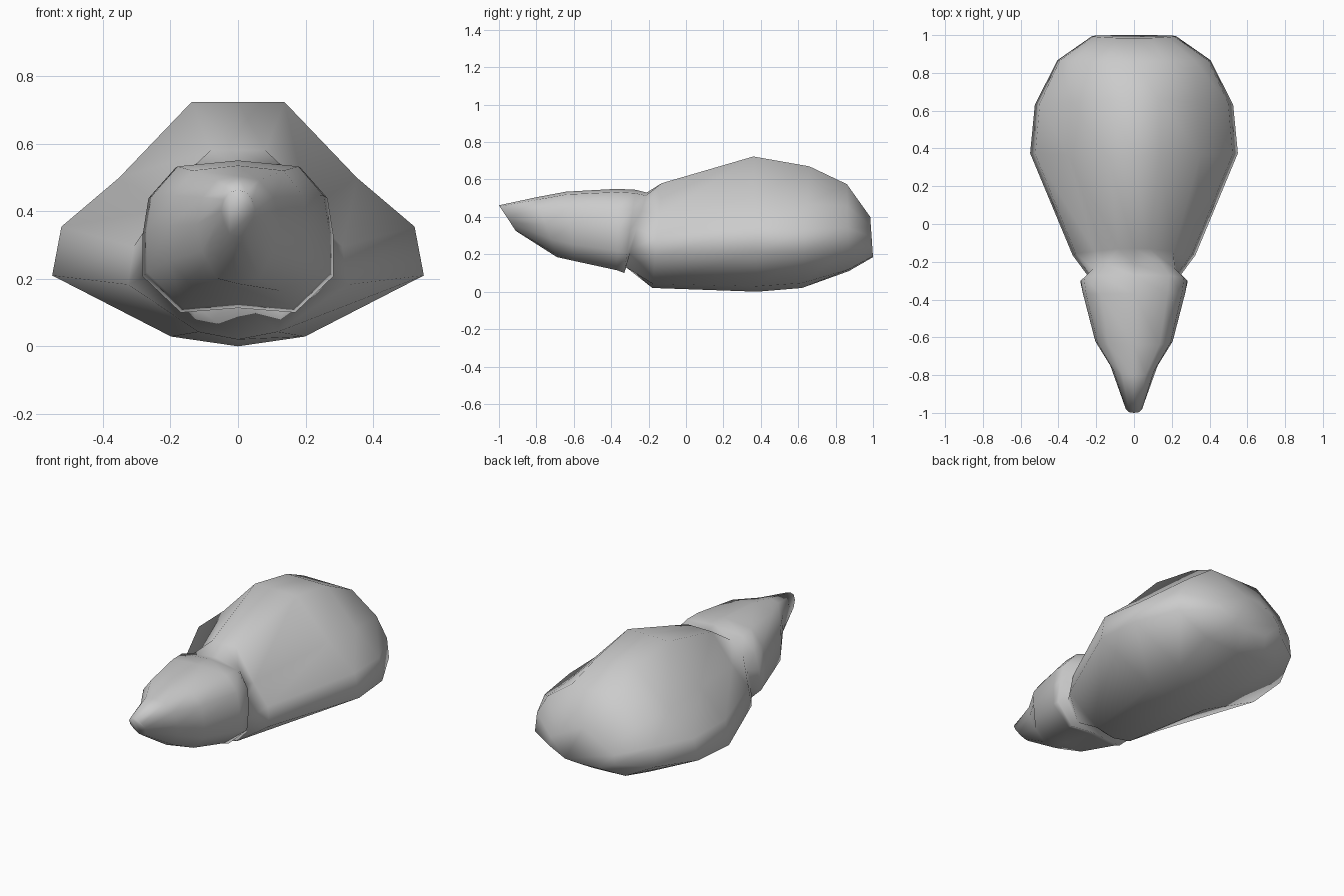
import bpy, bmesh

if "Cube" in bpy.data.objects:
    bpy.data.objects.remove(bpy.data.objects["Cube"])

# Half cross-sections as (width fraction, height fraction), bottom centre to top centre
BODY = [(0, 0), (.36, .04), (1, .29), (.95, .49), (.64, .69), (.25, 1), (0, 1)]
HEAD = [(0, 0.03), (.6, 0), (1, .24), (1, .52), (.94, .76), (.66, .96), (0, 1)]
TAIL = [(0, 0), (.5, .02), (1, .25), (.97, .5), (.8, .75), (.4, 1), (0, 1)]
SNOUT = [(0, 0), (.5, .05), (.85, .3), (1, .55), (.85, .8), (.5, .96), (0, 1)]

# Rings from nose to rump: y at bottom, y at top, half width, z bottom, z top, section
RINGS = [
    (-.91, -1.0, .05, .325, .462, SNOUT),
    (-.69, -.80, .125, .185, .505, SNOUT),
    (-.60, -.64, .205, .165, .535, HEAD),
    (-.37, -.37, .27, .115, .55, HEAD),
    (-.33, -.27, .282, .10, .545, HEAD),
    (-.32, -.21, .23, .13, .53, HEAD),
    (-.18, -.13, .325, .02, .58, BODY),
    (.38, .36, .55, .0, .723, BODY),
    (.62, .66, .525, .02, .67, BODY),
    (.87, .86, .405, .11, .575, TAIL),
    (1.0, .985, .22, .185, .40, TAIL),
]


def ring_points(yb, yt, hw, zb, zt, section):
    half = [(hw * u, yb + (yt - yb) * v, zb + (zt - zb) * v) for u, v in section]
    mirrored = [(-x, y, z) for x, y, z in half[-2:0:-1]]
    return half + mirrored


# Loft the rings into one skin and close both ends
bm = bmesh.new()
loops = [[bm.verts.new(p) for p in ring_points(*r)] for r in RINGS]
for a, b in zip(loops, loops[1:]):
    n = len(a)
    for i in range(n):
        j = (i + 1) % n
        bm.faces.new((a[i], a[j], b[j], b[i]))
bm.faces.new(loops[0])
bm.faces.new(loops[-1])
bmesh.ops.recalc_face_normals(bm, faces=bm.faces[:])
for f in bm.faces:
    f.smooth = True

mesh = bpy.data.meshes.new("animal_body")
bm.to_mesh(mesh)
bm.free()

grey = bpy.data.materials.new("light grey")
grey.diffuse_color = (0.6, 0.6, 0.6, 1)
grey.use_nodes = True
grey.node_tree.nodes["Principled BSDF"].inputs["Base Color"].default_value = grey.diffuse_color
mesh.materials.append(grey)
obj = bpy.data.objects.new("animal_body", mesh)
bpy.context.collection.objects.link(obj)
